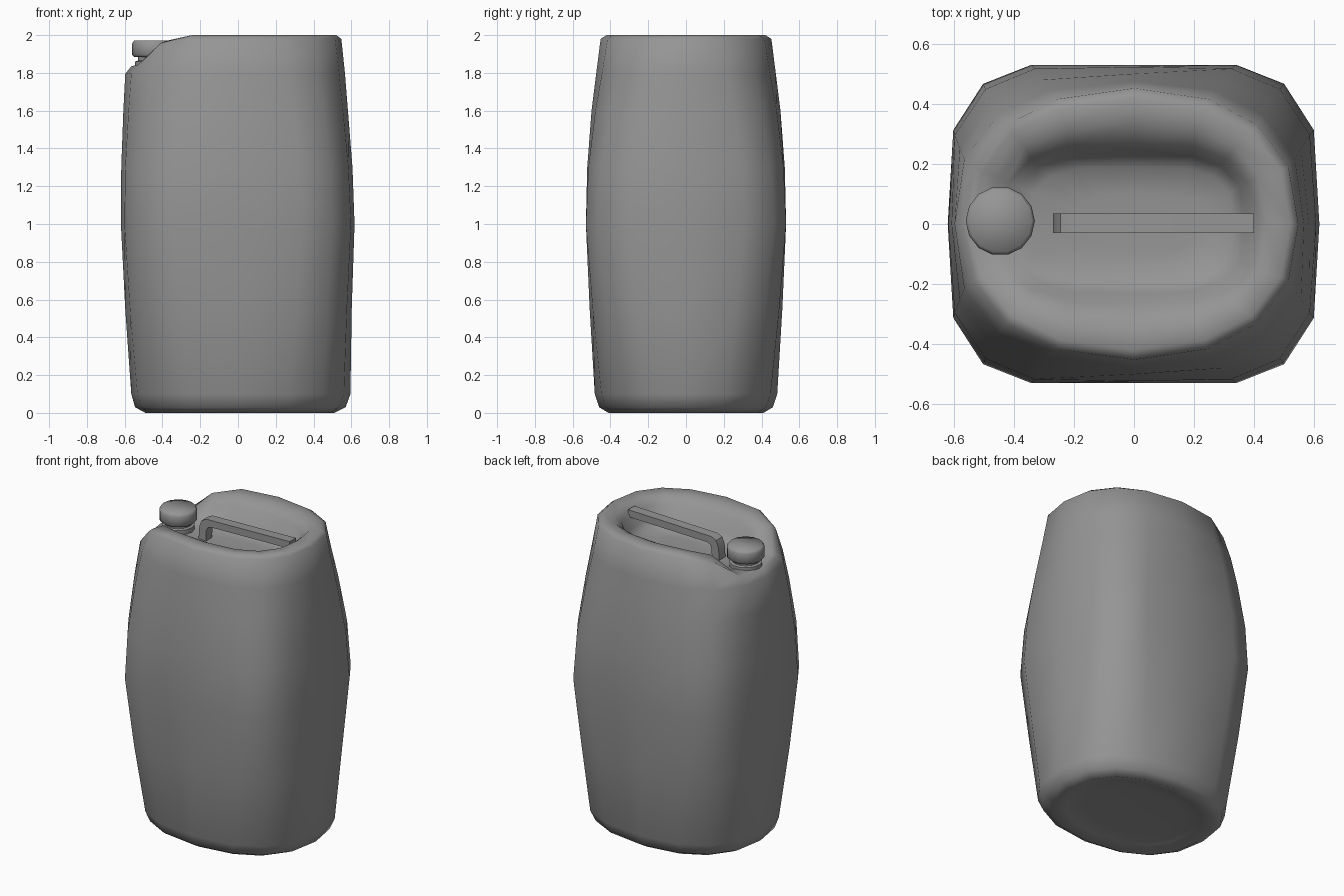
import bpy, bmesh, math

if "Cube" in bpy.data.objects:
    bpy.data.objects.remove(bpy.data.objects["Cube"])

grey = bpy.data.materials.new("dark_plastic")
grey.diffuse_color = (.3, .3, .3, 1)
grey.use_nodes = True
grey.node_tree.nodes["Principled BSDF"].inputs["Base Color"].default_value = grey.diffuse_color


def finish(name, bm, angle):
    bmesh.ops.recalc_face_normals(bm, faces=bm.faces)
    me = bpy.data.meshes.new(name)
    bm.to_mesh(me)
    bm.free()
    me.materials.append(grey)
    ob = bpy.data.objects.new(name, me)
    bpy.context.collection.objects.link(ob)
    bpy.ops.object.select_all(action='DESELECT')
    bpy.context.view_layer.objects.active = ob
    ob.select_set(True)
    bpy.ops.object.shade_smooth_by_angle(angle=math.radians(angle))
    return ob


def loft(bm, rings):
    loops = [[bm.verts.new(p) for p in ring] for ring in rings]
    n = len(loops[0])
    for a, b in zip(loops, loops[1:]):
        for i in range(n):
            j = (i + 1) % n
            bm.faces.new((a[i], a[j], b[j], b[i]))
    for loop in (loops[0], loops[-1]):
        bmesh.ops.poke(bm, faces=[bm.faces.new(loop)])


def interp(x, pts):
    if x <= pts[0][0]:
        return pts[0][1]
    for (x0, y0), (x1, y1) in zip(pts, pts[1:]):
        if x <= x1:
            return y0 + (y1 - y0) * (x - x0) / (x1 - x0)
    return pts[-1][1]


# Body outline, 16 points: squarish at the waist, nearly elliptical at the ends
SQUARE = [(1, 0), (.97, .59), (.81, .88), (.55, 1), (0, 1)]
ROUND = [(1, 0), (.94, .42), (.75, .73), (.45, .92), (0, 1)]


def outline(t):
    q = [(a + (c - a) * t, b + (d - b) * t)
         for (a, b), (c, d) in zip(SQUARE, ROUND)]
    half = q + [(-x, y) for x, y in q[3::-1]]
    return half + [(x, -y) for x, y in half[-2:0:-1]]


# Height limit: shoulder drops towards the spout end, with a flat seat there
SHOULDER = [(-.6, 1.79), (-.57, 1.835), (-.53, 1.85), (-.4, 1.965), (-.25, 2.0)]


def lower(x, y, z):
    z = min(z, interp(x, SHOULDER))
    if x < -.25 and abs(y) < .24 and z > 1.835:
        k = min(1, max(0, (abs(y) - .14) / .1))
        z = 1.835 + (z - 1.835) * k
    return (x, y, z)


# Sections: height, left reach, right reach, half depth, roundness
sections = [
    (.03, .30, .32, .25, 1), (.025, .42, .43, .34, 1), (0, .49, .51, .41, 1),
    (.03, .545, .57, .46, 1), (.10, .565, .595, .483, .9),
    (.55, .597, .602, .51, .4), (1.0, .62, .617, .53, 0),
    (1.3, .618, .606, .523, .15), (1.6, .607, .582, .50, .5),
    (1.8, .597, .566, .475, .8), (1.98, .565, .547, .452, 1),
    (2.0, .54, .52, .42, 1), (1.99, .48, .44, .34, .8),
    (1.95, .44, .395, .27, .5), (1.87, .40, .365, .23, .3),
    (1.83, .35, .33, .19, .3), (1.82, .20, .20, .10, .5)]
bm = bmesh.new()
loft(bm, [[lower(x * (r if x > 0 else l), y * d, z) for x, y in outline(t)]
          for z, l, r, d, t in sections])
finish("can_body", bm, 80)


# Neck and screw cap
def lathe(name, profile, sides=14):
    bm = bmesh.new()
    loft(bm, [[(-.445 + r * math.cos(2 * math.pi * i / sides),
                .01 + r * math.sin(2 * math.pi * i / sides), z)
               for i in range(sides)] for r, z in profile])
    finish(name, bm, 70)


lathe("spout_neck", [(.10, 1.80), (.10, 1.86), (.085, 1.865), (.085, 1.90)])
lathe("screw_cap", [(.105, 1.885), (.115, 1.895), (.115, 1.955), (.105, 1.972)])

# Carry handle: side profile swept along x, right end buried in the rim
outer = [(-.27, 1.80), (-.262, 1.91), (-.245, 1.95), (-.21, 1.967), (.40, 1.982)]
inner = [(-.215, 1.80), (-.212, 1.89), (-.20, 1.913), (-.18, 1.922), (.40, 1.935)]
bm = bmesh.new()
loft(bm, [[(ox, -.03, oz), (ox, .035, oz), (ix, .035, iz), (ix, -.03, iz)]
          for (ox, oz), (ix, iz) in zip(outer, inner)])
finish("carry_handle", bm, 35)
